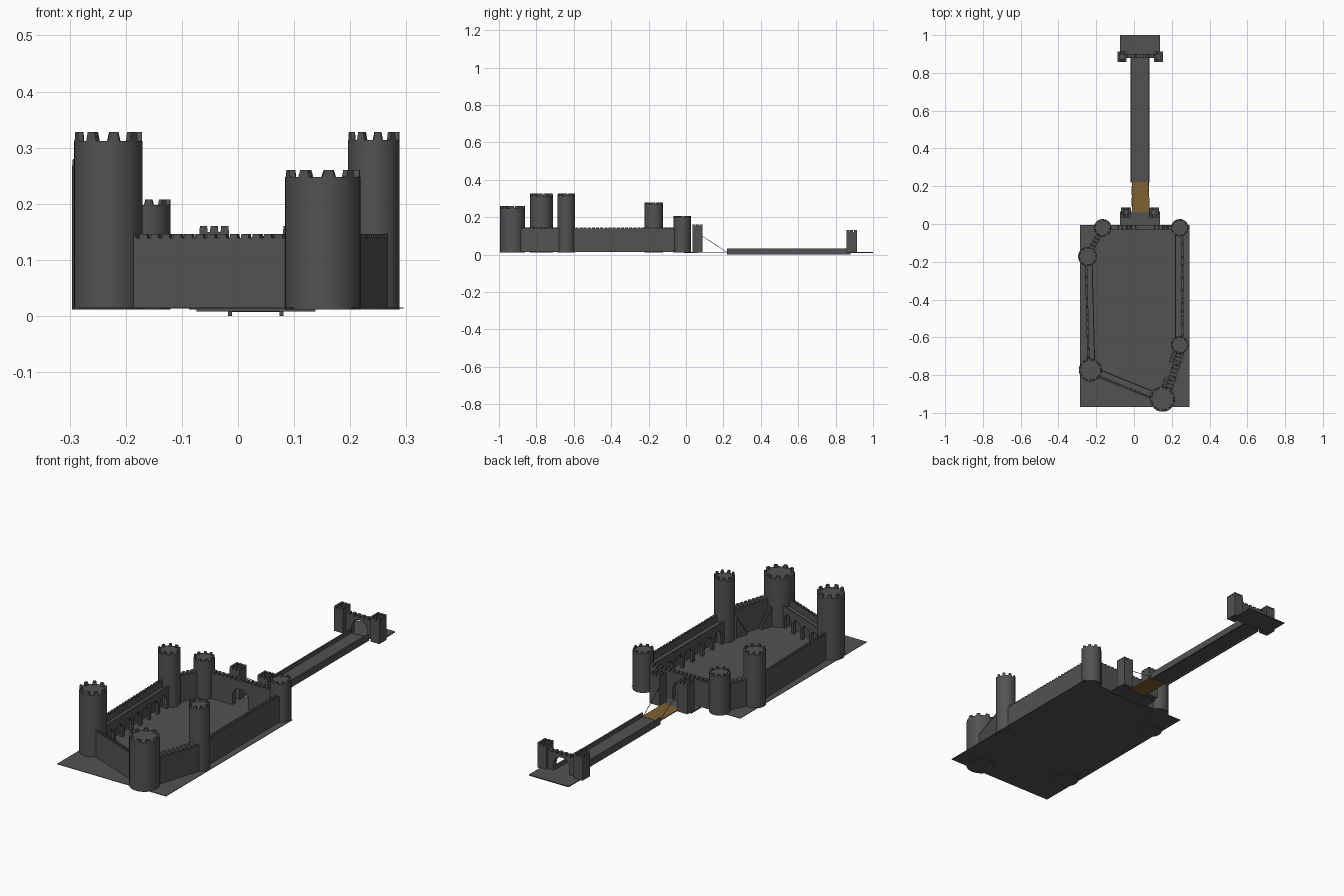
import bpy, bmesh, math
from mathutils import Matrix, Vector

if "Cube" in bpy.data.objects:
    bpy.data.objects.remove(bpy.data.objects["Cube"])


def material(name, col):
    m = bpy.data.materials.new(name)
    m.diffuse_color = (*col, 1)
    m.use_nodes = True
    m.node_tree.nodes["Principled BSDF"].inputs["Base Color"].default_value = m.diffuse_color
    return m


STONE = material("dark stone", (0.085, 0.085, 0.085))
WOOD = material("brown wood", (0.21, 0.12, 0.03))
GROUND = 0.015


def finish(name, bm, mat=STONE, matrix=None, smooth=False):
    if matrix is not None:
        bm.transform(matrix)
    bmesh.ops.recalc_face_normals(bm, faces=bm.faces)
    me = bpy.data.meshes.new(name)
    bm.to_mesh(me)
    bm.free()
    ob = bpy.data.objects.new(name, me)
    bpy.context.collection.objects.link(ob)
    me.materials.append(mat)
    if smooth:
        bpy.ops.object.select_all(action='DESELECT')
        ob.select_set(True)
        bpy.context.view_layer.objects.active = ob
        bpy.ops.object.shade_smooth_by_angle(angle=math.radians(30))
    return ob


def add_box(bm, x0, x1, y0, y1, z0, z1, taper=1.0, matrix=Matrix()):
    """Box, optionally narrowed in x at the top."""
    vs = bmesh.ops.create_cube(bm, size=1)['verts']
    for v in vs:
        k = taper if v.co.z > 0 else 1
        v.co = matrix @ Vector(((x0 + x1) / 2 + v.co.x * (x1 - x0) * k,
                                (y0 + y1) / 2 + v.co.y * (y1 - y0),
                                (z0 + z1) / 2 + v.co.z * (z1 - z0)))


def box(name, *dims, mat=STONE):
    bm = bmesh.new()
    add_box(bm, *dims)
    return finish(name, bm, mat)


def round_tower(name, x, y, r, floor, top, merlons=9):
    bm = bmesh.new()
    z0 = 0.012
    bmesh.ops.create_cone(bm, cap_ends=True, segments=40, radius1=r, radius2=r,
                          depth=floor - z0,
                          matrix=Matrix.Translation((x, y, (floor + z0) / 2)))
    w = r * 0.34
    for i in range(merlons):
        a = math.radians(9) + i * math.tau / merlons
        m = Matrix.Translation((x, y, 0)) @ Matrix.Rotation(a, 4, 'Z')
        add_box(bm, -w / 2, w / 2, -r * 0.985, -r * 0.82, floor - 0.001, top, 0.65, m)
    return finish(name, bm, smooth=True)


def square_tower(name, x0, x1, y0, y1, floor, top):
    bm = bmesh.new()
    add_box(bm, x0, x1, y0, y1, 0.012, floor)
    sx, sy = (x1 - x0) / 7, (y1 - y0) / 7
    for i in range(3):
        for j in range(3):
            if (i, j) != (1, 1):
                a, b = x0 + i * 2.5 * sx, y0 + j * 2.5 * sy
                add_box(bm, a, a + 2 * sx, b, b + 2 * sy, floor - 0.001, top, 0.85)
    return finish(name, bm)


def panel(name, matrix, u0, u1, n0, n1, top, arches=(), crenel=0.0, pitch=0.022):
    """Upright wall: u along, n across; arches are (centre, radius, spring z)."""
    pts = [(u0, GROUND)]
    for c, r, spring in arches:
        pts.append((c - r, GROUND))
        for k in range(13):
            a = math.pi * (1 - k / 12)
            pts.append((c + r * math.cos(a), spring + r * math.sin(a)))
        pts.append((c + r, GROUND))
    pts.append((u1, GROUND))
    if crenel:
        n = max(1, round((u1 - u0) / pitch))
        p = (u1 - u0) / n
        for i in reversed(range(n)):
            a = u0 + i * p
            pts += [(a + p, top - crenel), (a + p * 0.85, top - crenel),
                    (a + p * 0.8, top), (a + p * 0.2, top),
                    (a + p * 0.15, top - crenel)]
        pts.append((u0, top - crenel))
    else:
        pts += [(u1, top), (u0, top)]
    bm = bmesh.new()
    f = bm.faces.new([bm.verts.new((u, n0, z)) for u, z in pts])
    ext = bmesh.ops.extrude_face_region(bm, geom=[f])['geom']
    for v in ext:
        if isinstance(v, bmesh.types.BMVert):
            v.co.y = n1
    bmesh.ops.triangulate(bm, faces=[f for f in bm.faces if len(f.verts) > 4])
    return finish(name, bm, matrix=matrix)


def frame(p, q):
    d = (Vector(q) - Vector(p)).normalized()
    m = Matrix(((d.x, -d.y, 0, p[0]), (d.y, d.x, 0, p[1]), (0, 0, 1, 0), (0, 0, 0, 1)))
    return m, (Vector(q) - Vector(p)).length


# Courtyard ground and landing pads
box("courtyard_ground", -0.286, 0.295, -0.97, -0.005, 0.0135, 0.0155)
box("gate_landing", -0.074, 0.138, -0.01, 0.065, 0.008, 0.0135)
box("far_landing", -0.074, 0.138, 0.88, 1.0, 0.010, 0.0145)

# Round towers: x, y, radius, floor, top
T = {
    "front_left": (-0.231, -0.773, 0.061, 0.312, 0.328),
    "front_right": (0.151, -0.927, 0.067, 0.248, 0.260),
    "mid_right": (0.242, -0.640, 0.046, 0.314, 0.328),
    "back_right": (0.242, -0.020, 0.046, 0.198, 0.208),
    "back_left": (-0.166, -0.020, 0.046, 0.198, 0.208),
    "mid_left": (-0.246, -0.172, 0.050, 0.268, 0.280),
}
for key, t in T.items():
    round_tower(key + "_tower", *t)


def curtain_wall(name, a, b, out, inn, arches=0):
    """Battlemented outer wall, plus walkway on an arcade when arches > 0."""
    m, L = frame(T[a][:2], T[b][:2])
    thick = 0.012 if arches else out + inn
    panel(name + "_battlement", m, 0, L, -out, -out + thick, 0.146, (), 0.007)
    if not arches:
        return m, L
    s0, s1 = T[a][2], L - T[b][2]
    step = (s1 - s0) / arches
    r = step * 0.38
    arcs = [(s0 + (i + 0.5) * step, r, 0.088 - r) for i in range(arches)]
    panel(name + "_arcade", m, 0, L, inn - 0.012, inn, 0.108, arcs)
    bm = bmesh.new()
    add_box(bm, 0, L, -out + 0.006, inn, 0.1, 0.11)
    add_box(bm, 0, L, inn - 0.005, inn, 0.105, 0.12)
    finish(name + "_walkway", bm, matrix=m)
    return m, L


curtain_wall("front_wall", "front_left", "front_right", 0.022, 0.022, 4)
curtain_wall("right_wall", "mid_right", "back_right", 0.021, 0.025, 7)
curtain_wall("left_wall", "mid_left", "front_left", 0.015, 0.026, 7)
curtain_wall("corner_wall", "back_left", "mid_left", 0.015, 0.015)
stair_m, stair_len = curtain_wall("angled_wall", "front_right", "mid_right", 0.035, 0.005)

# Stairs against the angled wall, one flight at each end
bm = bmesh.new()
for i in range(6):
    h = 0.11 - i * 0.016
    for u in (0.062 + i * 0.01, stair_len - 0.05 - i * 0.01):
        add_box(bm, u - 0.005, u + 0.005, 0.0, 0.026, GROUND, h)
finish("wall_stairs", bm, matrix=stair_m)

# Back wall with the gateway
panel("back_wall", Matrix.Translation((0, -0.03, 0)), -0.166, 0.242, 0, 0.025, 0.146,
      [(0.033, 0.042, 0.06)], 0.007)

# Gate towers, drawbridge and its chains
for side, s in (("left", -1), ("right", 1)):
    cx = 0.032 + s * 0.0745
    square_tower(side + "_gate_tower", cx - 0.0265, cx + 0.0265, 0.035, 0.088, 0.150, 0.160)
    p, q = Vector((0.033 + s * 0.049, 0.086, 0.10)), Vector((0.033 + s * 0.043, 0.215, 0.015))
    bm = bmesh.new()
    rot = (q - p).to_track_quat('Z', 'Y').to_matrix().to_4x4()
    bmesh.ops.create_cone(bm, cap_ends=True, segments=6, radius1=0.0013, radius2=0.0013,
                          depth=(q - p).length, matrix=Matrix.Translation((p + q) / 2) @ rot)
    finish(side + "_drawbridge_chain", bm)
box("drawbridge", -0.011, 0.079, 0.062, 0.222, 0.0105, 0.0145, mat=WOOD)

# Causeway with side parapets
box("causeway_deck", -0.014, 0.078, 0.22, 0.88, 0.007, 0.013)
for side, x in (("left", -0.018), ("right", 0.074)):
    box(side + "_causeway_parapet", x, x + 0.007, 0.22, 0.88, 0.0, 0.032)

# Far gate
for side, s in (("left", -1), ("right", 1)):
    cx = 0.033 + s * 0.0965
    square_tower(side + "_far_gate_tower", cx - 0.024, cx + 0.024, 0.857, 0.913, 0.122, 0.133)
panel("far_gate_arch", Matrix.Translation((0.033, 0.878, 0)), -0.075, 0.075, 0, 0.022, 0.108,
      [(0, 0.042, 0.045)], 0.009, 0.025)
